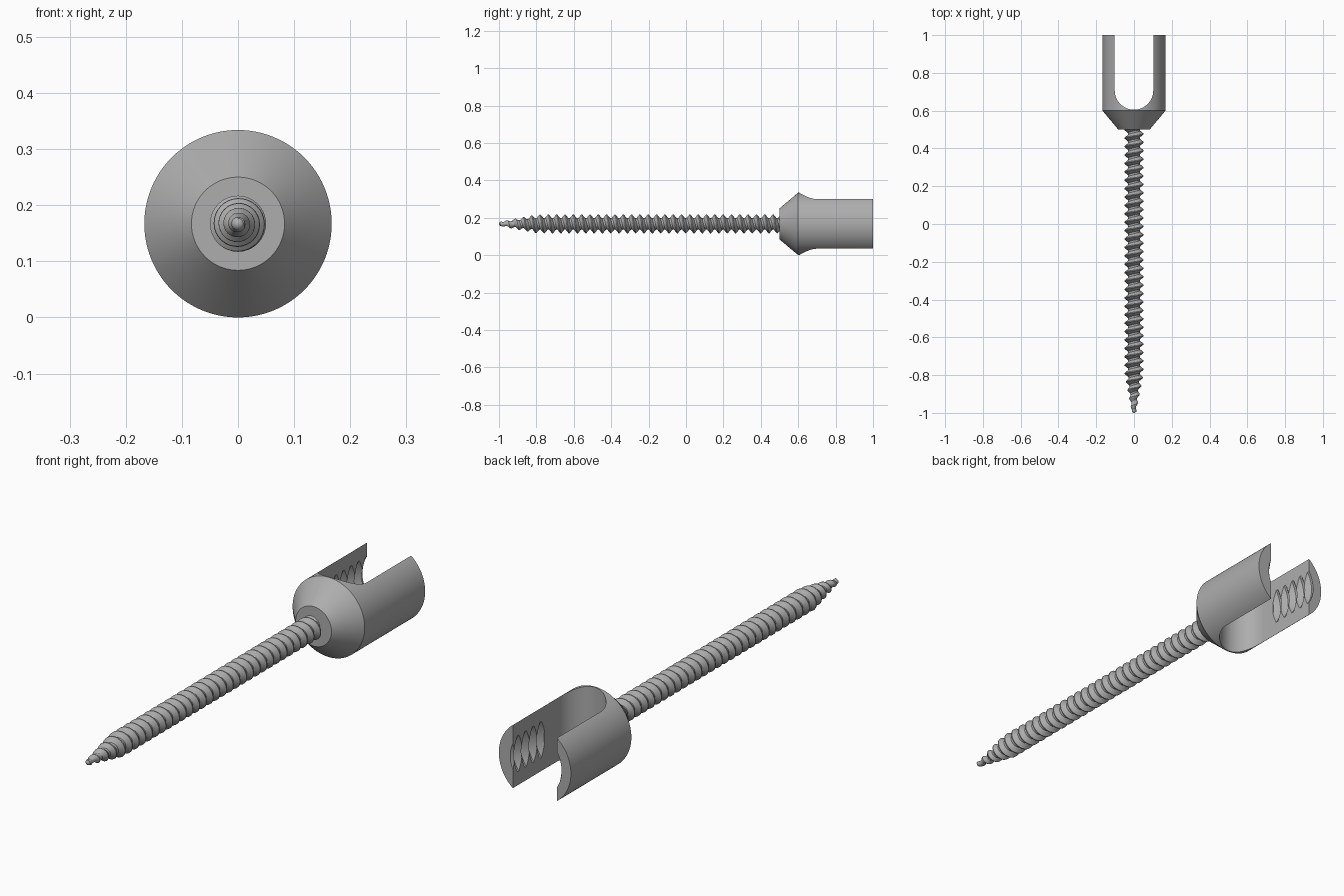
import bpy, bmesh, math

if "Cube" in bpy.data.objects:
    bpy.data.objects.remove(bpy.data.objects["Cube"])

AXIS_Z = 0.167
HEAD_R = 0.167
SLOT = 0.102          # half width of the fork opening

steel = bpy.data.materials.new("brushed_steel")
steel.use_nodes = True
steel.diffuse_color = (0.42, 0.42, 0.42, 1)
steel.node_tree.nodes["Principled BSDF"].inputs["Base Color"].default_value = (0.42, 0.42, 0.42, 1)


def make_object(name, bm):
    bmesh.ops.recalc_face_normals(bm, faces=bm.faces)
    mesh = bpy.data.meshes.new(name)
    bm.to_mesh(mesh)
    bm.free()
    mesh.materials.append(steel)
    obj = bpy.data.objects.new(name, mesh)
    bpy.context.collection.objects.link(obj)
    obj.location.z = AXIS_Z
    return obj


def revolve(name, profile, segments):
    """Closed solid turned around the y axis from (radius, y) points."""
    bm = bmesh.new()
    rings = []
    for r, y in profile:
        angles = [2 * math.pi * i / segments for i in range(segments)]
        rings.append([bm.verts.new((r * math.cos(a), y, r * math.sin(a))) for a in angles])
    for a, b in zip(rings, rings[1:]):
        for i in range(segments):
            j = (i + 1) % segments
            bm.faces.new((a[i], a[j], b[j], b[i]))
    bm.faces.new(rings[0])
    bm.faces.new(rings[-1])
    return make_object(name, bm)


def cut(target, cutter):
    cutter.hide_render = True
    mod = target.modifiers.new("cut", 'BOOLEAN')
    mod.operation = 'DIFFERENCE'
    mod.solver = 'EXACT'
    mod.object = cutter
    bpy.context.view_layer.objects.active = target
    bpy.ops.object.modifier_apply(modifier=mod.name)
    bpy.data.objects.remove(cutter)


def smooth(obj):
    bpy.ops.object.select_all(action='DESELECT')
    obj.select_set(True)
    bpy.context.view_layer.objects.active = obj
    bpy.ops.object.shade_smooth_by_angle(angle=math.radians(30))


# Forked head: flared collar and cylinder
head = revolve("forked_head", [(0.083, 0.5), (HEAD_R, 0.6), (HEAD_R, 1.0)], 96)

# U-shaped slot running through the head
bm = bmesh.new()
outline = [(SLOT, 1.2)]
for i in range(33):
    a = -math.pi * i / 32
    outline.append((SLOT * math.cos(a), 0.605 + SLOT + SLOT * math.sin(a)))
outline.append((-SLOT, 1.2))
face = bm.faces.new([bm.verts.new((x, y, -0.3)) for x, y in outline])
ext = bmesh.ops.extrude_face_region(bm, geom=[face])
bmesh.ops.translate(bm, vec=(0, 0, 0.6),
                    verts=[v for v in ext["geom"] if isinstance(v, bmesh.types.BMVert)])
cut(head, make_object("slot_cutter", bm))

# Internal thread on the inner walls, staggered half a pitch between the arms
PITCH_IN = 0.05
profile = []
for i in range(6):
    y = 0.78 + PITCH_IN * i
    profile += [(0.105, y), (0.127, y + 0.4 * PITCH_IN), (0.127, y + 0.6 * PITCH_IN)]
bore = revolve("bore_cutter", profile, 64)
for v in bore.data.vertices:
    v.co.y += PITCH_IN / 4 * v.co.x / 0.12
cut(head, bore)
smooth(head)

# Threaded shank: one helical ribbon of root, crest, root
PITCH, SEG, TURNS = 0.0445, 32, 36
CORE, CREST = 0.031, 0.05
SECTION = [(0.0, CORE), (0.22, CORE), (0.56, CREST), (0.66, CREST)]
bm = bmesh.new()
columns = []
for s in range(TURNS * SEG):
    a = 2 * math.pi * s / SEG
    column = []
    for frac, r in SECTION:
        y = -1.03 + PITCH * (s / SEG + frac)
        y = min(max(y, -0.995), 0.55)
        taper = min(1, 0.22 + 0.78 * (y + 1) / 0.2)
        r *= taper
        column.append(bm.verts.new((r * math.sin(a), y, r * math.cos(a))))
    columns.append(column)
for s in range(len(columns) - 1):
    here, after = columns[s], columns[s + 1]
    for k in range(len(SECTION) - 1):
        bm.faces.new((here[k], here[k + 1], after[k + 1], after[k]))
    if s + SEG + 1 < len(columns):
        bm.faces.new((here[-1], columns[s + SEG][0], columns[s + SEG + 1][0], after[-1]))
bmesh.ops.remove_doubles(bm, verts=bm.verts, dist=0.00001)
smooth(make_object("threaded_shank", bm))

# Rounded point
bm = bmesh.new()
bmesh.ops.create_uvsphere(bm, u_segments=24, v_segments=12, radius=0.012)
bmesh.ops.translate(bm, verts=bm.verts, vec=(0, -0.988, 0))
smooth(make_object("point", bm))
